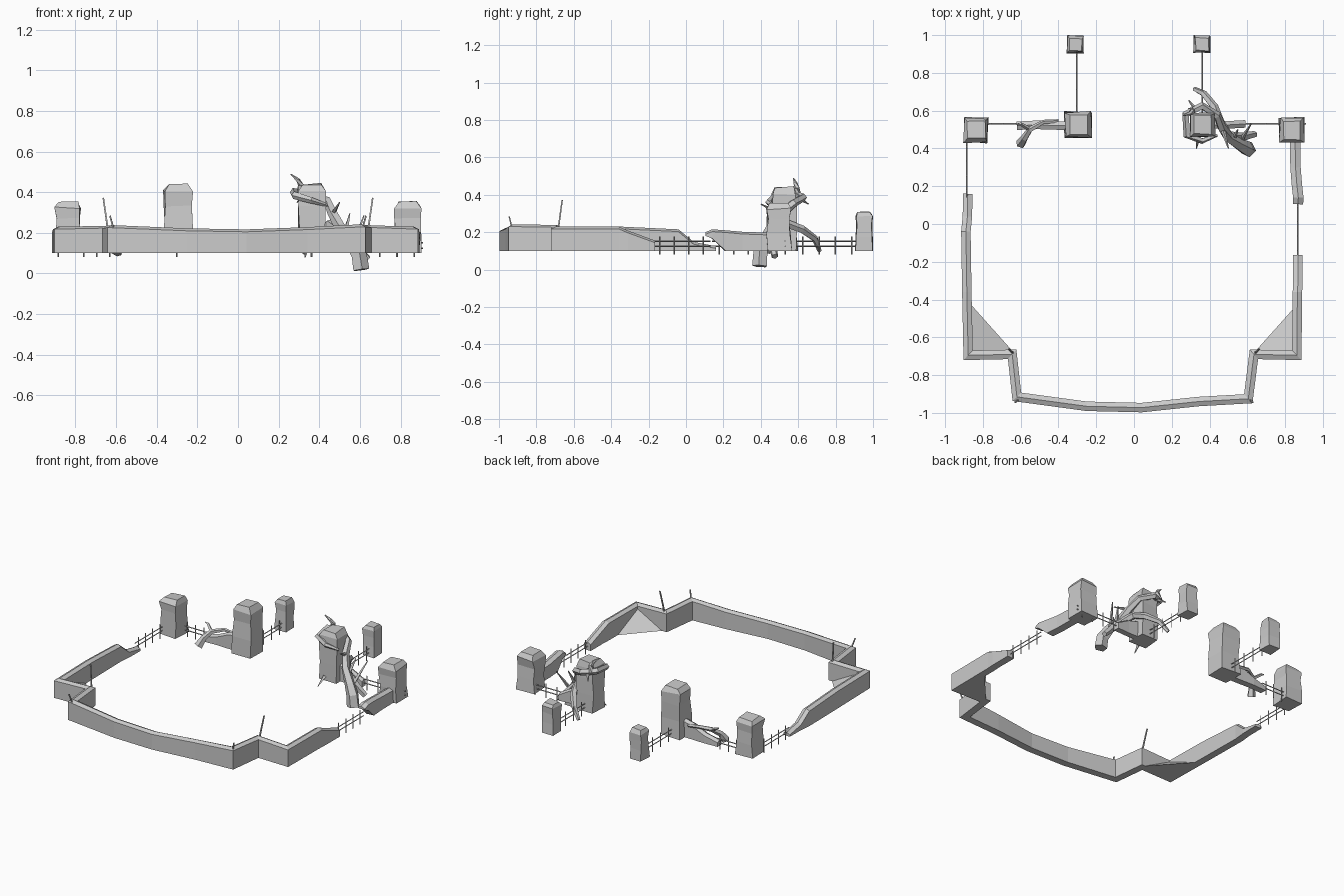
import bpy, bmesh, math, random
from mathutils import Vector

cube = bpy.data.objects.get("Cube")
if cube:
    bpy.data.objects.remove(cube, do_unlink=True)

stone = bpy.data.materials.new("pale grey stone")
stone.use_nodes = True
stone.diffuse_color = (0.6, 0.6, 0.6, 1)
stone.node_tree.nodes["Principled BSDF"].inputs["Base Color"].default_value = (0.6, 0.6, 0.6, 1)
BASE = 0.1


def finish(name, bm):
    bmesh.ops.recalc_face_normals(bm, faces=bm.faces)
    mesh = bpy.data.meshes.new(name)
    bm.to_mesh(mesh)
    bm.free()
    mesh.materials.append(stone)
    obj = bpy.data.objects.new(name, mesh)
    bpy.context.collection.objects.link(obj)
    return obj


def loft(bm, rings):
    """Skin a list of equal-length rings and cap both ends."""
    loops = [[bm.verts.new(p) for p in ring] for ring in rings]
    n = len(loops[0])
    for a, b in zip(loops, loops[1:]):
        for i in range(n):
            bm.faces.new((a[i], a[(i + 1) % n], b[(i + 1) % n], b[i]))
    bm.faces.new(loops[0])
    bm.faces.new(loops[-1])


def wall(name, path, width=0.05, bottoms=None):
    """Ridged wall along (x, y, top height) points with mitred corners."""
    rings = []
    for i, (x, y, top) in enumerate(path):
        p = Vector((x, y))
        before = p - Vector(path[i - 1][:2]) if i else None
        after = Vector(path[i + 1][:2]) - p if i < len(path) - 1 else None
        d1 = (before or after).normalized()
        d2 = (after or before).normalized()
        mid = (d1 + d2).normalized()
        side = Vector((-mid.y, mid.x)) * (width / 2 / mid.dot(d1))
        low = bottoms[i] if bottoms else BASE
        edge = max(top - 0.012, low + 0.004)
        a, b = p - side, p + side
        rings.append([(a.x, a.y, low), (a.x, a.y, edge), (x, y, top),
                      (b.x, b.y, edge), (b.x, b.y, low)])
    bm = bmesh.new()
    loft(bm, rings)
    return finish(name, bm)


def pillar(name, x, y, width, top, seed):
    """Weathered square pillar with a chamfered cap."""
    rnd = random.Random(seed)
    r, h = width / 2, top - BASE
    rings = []
    for t, s in ((0, 1), (0.35, 0.95), (0.68, 0.92), (0.9, 0.97), (1, 0.72)):
        wob = 0.1 * r
        rings.append([(x + cx * r * s + rnd.uniform(-wob, wob),
                       y + cy * r * s + rnd.uniform(-wob, wob),
                       BASE + h * t - (rnd.uniform(0, 0.012) if t > 0.5 else 0))
                      for cx, cy in ((-1, -1), (1, -1), (1, 1), (-1, 1))])
    bm = bmesh.new()
    loft(bm, rings)
    return finish(name, bm)


def tube(bm, points, sides=5):
    """Tapered limb through (x, y, z, radius) points."""
    rings = []
    for i, p in enumerate(points):
        a = Vector(points[max(i - 1, 0)][:3])
        b = Vector(points[min(i + 1, len(points) - 1)][:3])
        q = (b - a).to_track_quat('Z', 'Y')
        rings.append([Vector(p[:3]) + q @ Vector((math.cos(k * math.tau / sides),
                      math.sin(k * math.tau / sides), 0)) * p[3] for k in range(sides)])
    loft(bm, rings)


def limb(name, points, sides=5):
    bm = bmesh.new()
    tube(bm, points, sides)
    return finish(name, bm)


def fence(name, start, end, posts):
    """Two thin rails on evenly spaced stakes."""
    bm = bmesh.new()
    a, b = Vector(start), Vector(end)
    for z in (0.125, 0.152):
        tube(bm, [(*a, z, 0.004), (*b, z, 0.004)], 4)
    for i in range(posts):
        p = a.lerp(b, (i + 0.5) / posts)
        tube(bm, [(*p, 0.08, 0.004), (*p, 0.178, 0.004)], 4)
    return finish(name, bm)


# Main enclosure wall, running from the right side round the front to the left
wall("enclosure_wall", [
    (-0.88, 0.16, 0.125), (-0.882, 0.04, 0.148), (-0.89, -0.04, 0.215),
    (-0.885, -0.36, 0.23), (-0.878, -0.695, 0.23), (-0.645, -0.69, 0.235),
    (-0.62, -0.915, 0.238), (-0.25, -0.965, 0.222), (0.04, -0.972, 0.217),
    (0.34, -0.94, 0.228), (0.605, -0.925, 0.242), (0.635, -0.69, 0.238),
    (0.862, -0.695, 0.23), (0.865, -0.36, 0.23), (0.868, -0.31, 0.208),
    (0.868, -0.165, 0.155)])

# Broken wall piece beside the left corner pillar
wall("broken_wall", [(0.868, 0.105, 0.2), (0.87, 0.14, 0.215), (0.862, 0.21, 0.21),
                     (0.855, 0.3, 0.202), (0.853, 0.44, 0.197)], 0.055,
     [0.18, 0.165, 0.1, 0.1, 0.1])

# Earth banks in the inner front corners
for side, name in ((-1, "right_corner_bank"), (1, "left_corner_bank")):
    bm = bmesh.new()
    corners = [(0.86, -0.43, BASE), (0.81, -0.63, BASE), (0.65, -0.665, BASE),
               (0.865, -0.68, BASE), (0.86, -0.68, 0.215)]
    v = [bm.verts.new((x * side, y, z)) for x, y, z in corners]
    bmesh.ops.convex_hull(bm, input=v)
    finish(name, bm)

# Pillars
pillar("right_corner_pillar", -0.838, 0.497, 0.13, 0.357, 2)
pillar("left_corner_pillar", 0.835, 0.497, 0.13, 0.357, 5)
pillar("right_gate_pillar", -0.295, 0.525, 0.14, 0.447, 3)
pillar("left_gate_pillar", 0.365, 0.525, 0.135, 0.447, 8)
pillar("right_back_pillar", -0.31, 0.952, 0.09, 0.312, 4)
pillar("left_back_pillar", 0.36, 0.952, 0.09, 0.312, 6)

# Crumbling stubs beside the gate pillars
wall("right_gate_stub", [(-0.35, 0.52, 0.222), (-0.43, 0.522, 0.205),
                         (-0.52, 0.525, 0.165), (-0.62, 0.52, 0.14)], 0.045)
wall("left_gate_stub", [(0.42, 0.525, 0.222), (0.5, 0.525, 0.2), (0.59, 0.53, 0.15)], 0.04)

# Fences
fence("right_side_fence", (-0.885, 0.14), (-0.885, 0.45), 4)
fence("left_side_fence", (0.868, -0.18), (0.868, 0.13), 4)
fence("right_back_fence", (-0.302, 0.58), (-0.302, 0.93), 4)
fence("left_back_fence", (0.362, 0.58), (0.362, 0.93), 4)
fence("right_front_fence", (-0.79, 0.53), (-0.6, 0.53), 3)
fence("left_front_fence", (0.57, 0.53), (0.91, 0.53), 4)

# Leaning stakes on the front wall
for side, name in ((-1, "right"), (1, "left")):
    limb(name + "_tall_stake", [(side * 0.638, -0.685, 0.2, 0.006),
                                (side * 0.663, -0.662, 0.372, 0.005)], 4)
    limb(name + "_short_stake", [(side * 0.612, -0.93, 0.22, 0.005),
                                 (side * 0.63, -0.945, 0.283, 0.005)], 4)

# Twisted roots gripping the left gate pillar
limb("wrapping_root", [(0.44, 0.47, 0.335, 0.008), (0.36, 0.44, 0.36, 0.016),
                       (0.28, 0.47, 0.385, 0.02), (0.275, 0.58, 0.4, 0.022),
                       (0.36, 0.625, 0.385, 0.022), (0.44, 0.575, 0.355, 0.022),
                       (0.465, 0.51, 0.3, 0.025), (0.5, 0.46, 0.23, 0.028),
                       (0.56, 0.42, 0.15, 0.034), (0.595, 0.4, 0.09, 0.04),
                       (0.605, 0.395, 0.018, 0.042)])
limb("arching_root", [(0.32, 0.715, 0.1, 0.012), (0.37, 0.69, 0.165, 0.018),
                      (0.425, 0.62, 0.215, 0.022), (0.455, 0.54, 0.245, 0.024),
                      (0.5, 0.47, 0.21, 0.024), (0.57, 0.46, 0.14, 0.024),
                      (0.64, 0.475, 0.07, 0.018)])
limb("root_horn", [(0.3, 0.6, 0.39, 0.02), (0.31, 0.595, 0.435, 0.015),
                   (0.295, 0.585, 0.46, 0.011), (0.26, 0.575, 0.488, 0.003)])
for i, (tip, root) in enumerate([((0.29, 0.655, 0.35), (0.33, 0.6, 0.385)),
                                 ((0.55, 0.5, 0.295), (0.53, 0.46, 0.21)),
                                 ((0.62, 0.53, 0.285), (0.57, 0.45, 0.15)),
                                 ((0.5, 0.4, 0.35), (0.47, 0.5, 0.3)),
                                 ((0.33, 0.4, 0.08), (0.34, 0.46, 0.13))]):
    limb("root_twig_%d" % (i + 1), [(*root, 0.013), (*tip, 0.003)], 4)

# Dead root by the right gate stub
limb("small_root", [(-0.6, 0.425, 0.1, 0.028), (-0.58, 0.455, 0.15, 0.02),
                    (-0.55, 0.5, 0.185, 0.016), (-0.48, 0.54, 0.2, 0.012),
                    (-0.4, 0.545, 0.19, 0.01)])
limb("small_root_twig", [(-0.55, 0.5, 0.18, 0.012), (-0.6, 0.53, 0.215, 0.009),
                         (-0.62, 0.525, 0.222, 0.003)], 4)
